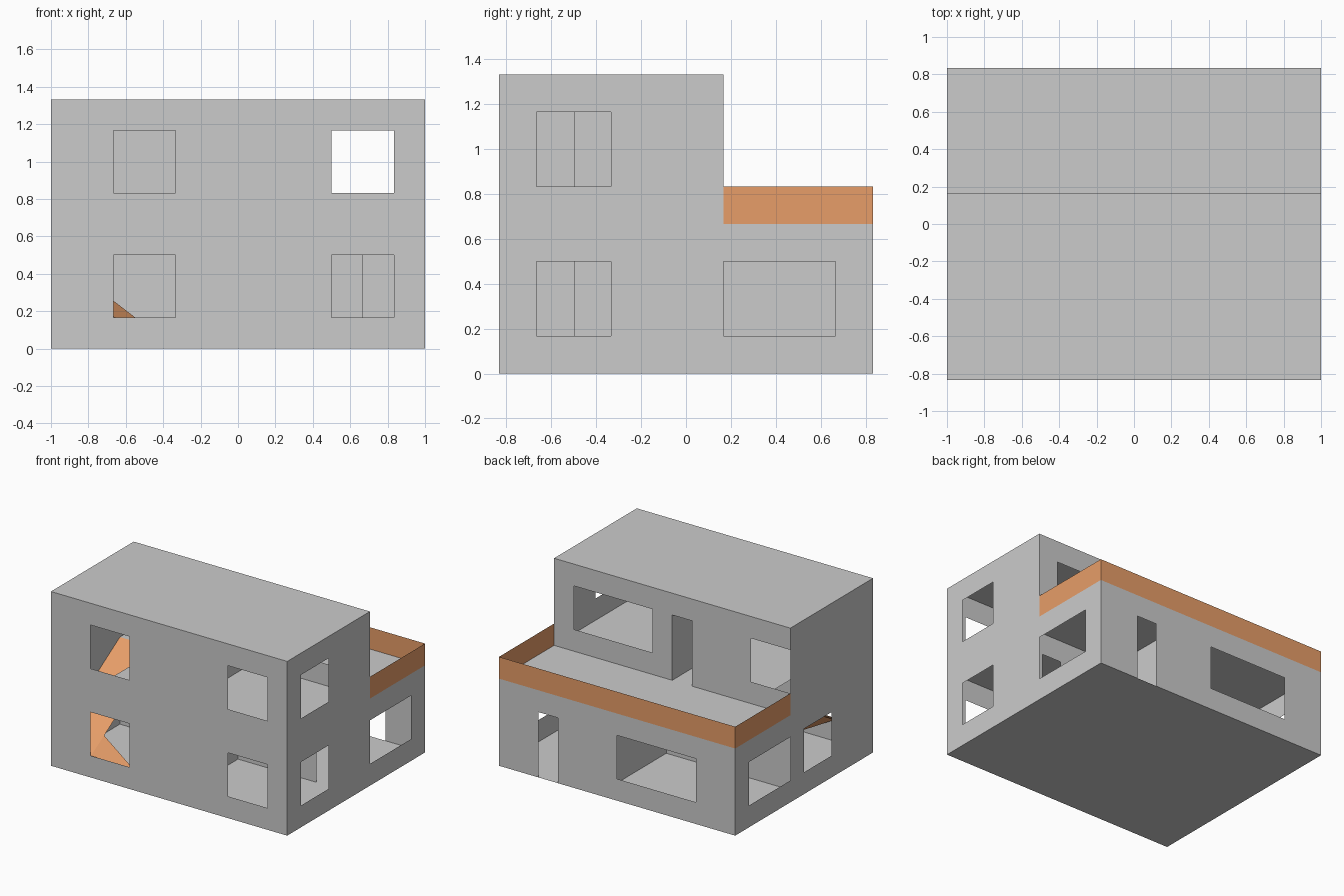
import bpy
import bmesh

if "Cube" in bpy.data.objects:
    bpy.data.objects.remove(bpy.data.objects["Cube"])

S = 1 / 6  # the whole house sits on a grid of sixths

orange = bpy.data.materials.new("orange")
orange.diffuse_color = (0.8, 0.34, 0.14, 1)
orange.use_nodes = True
orange.node_tree.nodes["Principled BSDF"].inputs["Base Color"].default_value = orange.diffuse_color


def mesh_object(name, bm, material=None):
    bmesh.ops.remove_doubles(bm, verts=bm.verts, dist=1e-5)
    mesh = bpy.data.meshes.new(name)
    bm.to_mesh(mesh)
    bm.free()
    if material:
        mesh.materials.append(material)
    obj = bpy.data.objects.new(name, mesh)
    bpy.context.collection.objects.link(obj)
    return obj


def panel(name, axis, pos, rect, openings=(), flip=False, material=None):
    """Thin sheet square to an axis; rect and openings are (u0, u1, v0, v1) in sixths."""
    bm = bmesh.new()
    us = sorted({u for r in (rect, *openings) for u in r[:2]})
    vs = sorted({v for r in (rect, *openings) for v in r[2:]})
    place = {"x": lambda u, v: (pos, u, v),
             "y": lambda u, v: (u, pos, v),
             "z": lambda u, v: (u, v, pos)}[axis]
    for u0, u1 in zip(us, us[1:]):
        for v0, v1 in zip(vs, vs[1:]):
            cu, cv = (u0 + u1) / 2, (v0 + v1) / 2
            if any(a < cu < b and c < cv < d for a, b, c, d in openings):
                continue
            ring = [(u0, v0), (u1, v0), (u1, v1), (u0, v1)]
            if flip:
                ring.reverse()
            bm.faces.new([bm.verts.new([c * S for c in place(u, v)]) for u, v in ring])
    bmesh.ops.remove_doubles(bm, verts=bm.verts, dist=1e-5)
    # merge the cells back into large flat faces
    bmesh.ops.dissolve_limit(bm, angle_limit=0.01, verts=bm.verts, edges=bm.edges)
    return mesh_object(name, bm, material)


# Outer walls with window and door openings
panel("front_wall", "y", -5, (-6, 6, 0, 8),
      [(x, x + 2, z, z + 2) for x in (-4, 3) for z in (1, 5)])
step = (1, 5, 4, 8)  # space above the terrace
panel("right_wall", "x", 6, (-5, 5, 0, 8),
      [step, (-4, -2, 1, 3), (-4, -2, 5, 7), (1, 4, 1, 3)])
panel("left_wall", "x", -6, (-5, 5, 0, 8),
      [step, (-2, 0, 1, 3), (1, 4, 1, 3)], flip=True)
panel("lower_back_wall", "y", 5, (-6, 6, 0, 4),
      [(3, 4, 0, 3), (-4, 0, 1, 3)], flip=True)
panel("upper_back_wall", "y", 1, (-6, 6, 4, 8),
      [(1, 5, 5, 7), (-1, 0, 4, 7), (-6, -4, 5, 7)], flip=True)

# Floors and roof
panel("ground_floor", "z", 0, (-6, 6, -5, 5), flip=True)
panel("upper_floor_and_terrace", "z", 4, (-6, 6, -5, 5), [(-6, -4, -4, 0)])
panel("roof", "z", 8, (-6, 6, -5, 1))

# Room partitions with doorways
panel("lower_cross_partition", "y", 0, (-6, 6, 0, 4), [(4, 5, 0, 3)])
panel("lower_front_partition", "x", 0, (-5, 0, 0, 4), [(-4, -3, 0, 3)])
panel("lower_back_partition", "x", 1, (0, 5, 0, 4))
panel("upper_partition", "x", 0, (-5, 1, 4, 8), [(-4, -3, 4, 7)])

# Terrace parapet
panel("parapet_back", "y", 5, (-6, 6, 4, 5), flip=True, material=orange)
panel("parapet_right", "x", 6, (1, 5, 4, 5), material=orange)
panel("parapet_left", "x", -6, (1, 5, 4, 5), flip=True, material=orange)

# Stair ramp: a short lower flight turning into the long one on the left wall
bm = bmesh.new()
low, mid = 0.95, 1.54
flights = [
    [(-6, -5, low), (-4, -5, low), (-4, -4, mid), (-6, -4, mid)],
    [(-6, -4, mid), (-4, -4, mid), (-4, 0, 4), (-6, 0, 4)],
    [(-4, -5, low), (-2, -5, 0), (-2, -4, 0)],
    [(-4, -5, low), (-2, -4, 0), (-4, -4, mid)],
]
for ring in flights:
    bm.faces.new([bm.verts.new([c * S for c in p]) for p in ring])
mesh_object("stair_ramp", bm, orange)
